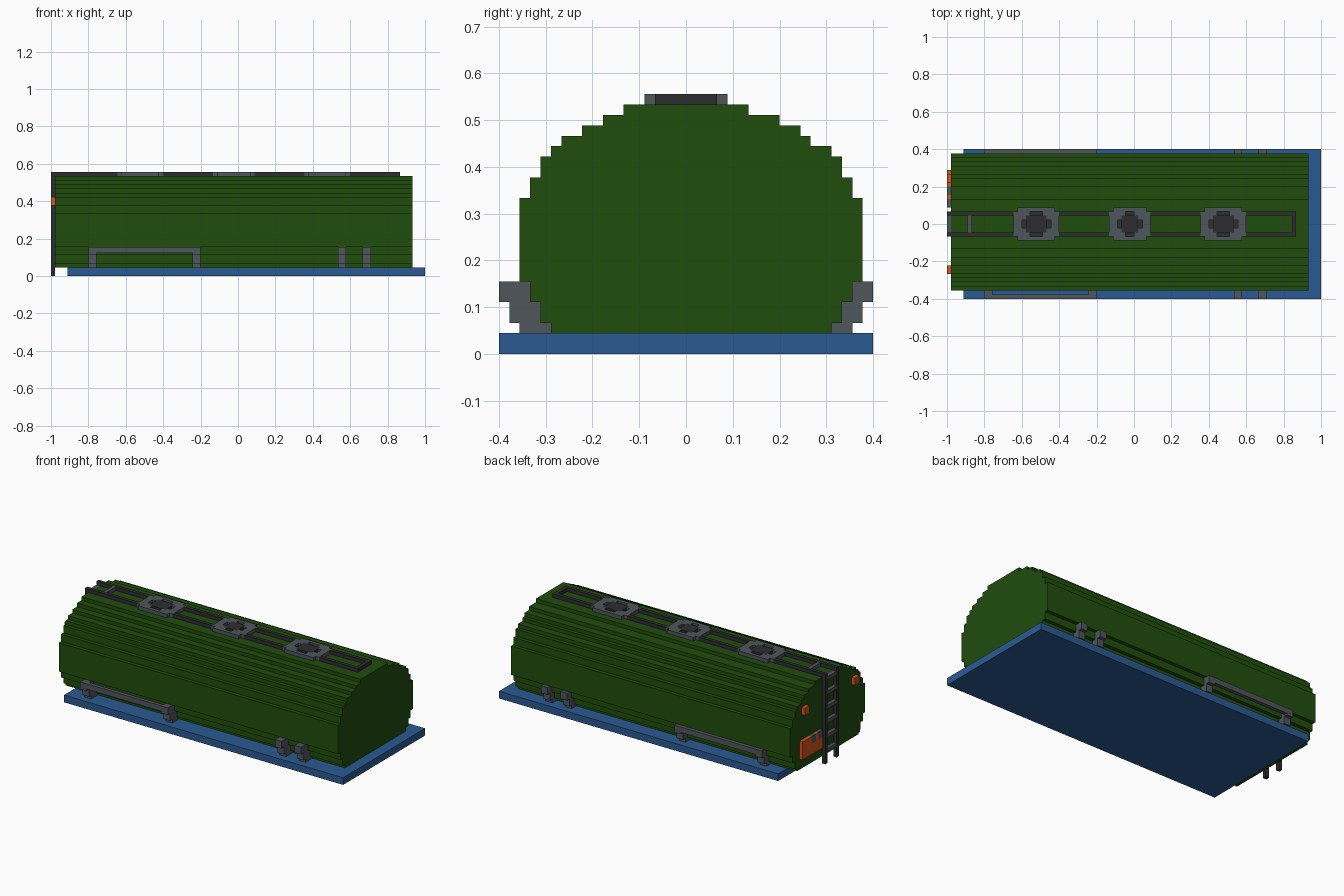
import bpy, bmesh

cube = bpy.data.objects.get("Cube")
if cube:
    bpy.data.objects.remove(cube, do_unlink=True)

V = 2 / 90  # one block unit


def material(name, rgb):
    m = bpy.data.materials.new(name)
    m.use_nodes = True
    m.diffuse_color = (*rgb, 1)
    m.node_tree.nodes["Principled BSDF"].inputs["Base Color"].default_value = (*rgb, 1)
    return m


green = material("tank green", (0.015, 0.075, 0.004))
blue = material("base blue", (0.024, 0.102, 0.29))
gray = material("steel gray", (0.08, 0.093, 0.107))
dark = material("dark iron", (0.027, 0.027, 0.03))
orange = material("signal orange", (0.67, 0.09, 0.012))


def finish(name, bm, mat):
    bmesh.ops.recalc_face_normals(bm, faces=bm.faces)
    me = bpy.data.meshes.new(name)
    bm.to_mesh(me)
    bm.free()
    me.materials.append(mat)
    ob = bpy.data.objects.new(name, me)
    bpy.context.collection.objects.link(ob)
    return ob


def boxes(name, mat, spans):
    """Blocks given as (x0, x1, y0, y1, z0, z1) in block units."""
    bm = bmesh.new()
    for x0, x1, y0, y1, z0, z1 in spans:
        vs = bmesh.ops.create_cube(bm, size=1)["verts"]
        for v in vs:
            v.co.x = (x1 if v.co.x > 0 else x0) * V
            v.co.y = (y1 if v.co.y > 0 else y0) * V
            v.co.z = (z1 if v.co.z > 0 else z0) * V
    return finish(name, bm, mat)


# Base plate
boxes("base_plate", blue, [(-41, 45, -18, 18, 0, 2)])

# Tank: stepped cross-section, rows of (top height, right edge, left edge)
rows = [(3, -13, 14), (5, -14, 15), (7, -15, 16), (15, -16, 17), (17, -15, 16),
        (19, -14, 15), (20, -13, 14), (21, -12, 12), (22, -10, 11), (23, -8, 9), (24, -6, 6)]
right, left, z = [], [], 2
for top, a, b in rows:
    right += [(a, z), (a, top)]
    left += [(b, z), (b, top)]
    z = top
bm = bmesh.new()
face = bm.faces.new([bm.verts.new((-44 * V, y * V, h * V)) for y, h in left + right[::-1]])
new = bmesh.ops.extrude_face_region(bm, geom=[face])["geom"]
bmesh.ops.translate(bm, vec=(86 * V, 0, 0), verts=[g for g in new if isinstance(g, bmesh.types.BMVert)])
finish("tank_body", bm, green)

# Stepped side brackets and rails along both sides
for side, s, shift in (("right", -1, 0), ("left", 1, 1)):
    def across(a, b):
        return (a, b) if s > 0 else (-b, -a)
    for i, x in enumerate((-36, -11, 24, 30)):
        boxes(f"{side}_bracket_{i + 1}", gray, [
            (x, x + 2, *across(13 + shift, 16), 2, 3),
            (x, x + 2, *across(14 + shift, 17), 3, 5),
            (x, x + 2, *across(15 + shift, 18), 5, 7)])
    boxes(f"{side}_side_rail", gray, [(-34, -11, *across(17, 18), 5.5, 7)])

# Hatches on the roof: notched ring, dark floor, raised lid
hatches = [(-29, -18), (-6, 4), (16, 27)]
for i, (a, b) in enumerate(hatches):
    ring = [(a, a + 2, -3, 3, 24, 25), (b - 2, b, -3, 3, 24, 25)]
    for s in (-1, 1):
        y = sorted((3 * s, 4 * s))
        ring.append((a + 1, b - 1, *y, 24, 25))
        for d, inset in ((2, 2), (1, 1)):
            y = sorted((d * s, (d + 1) * s))
            ring += [(a + 2, a + 2 + inset, *y, 24, 25), (b - 2 - inset, b - 2, *y, 24, 25)]
    boxes(f"hatch_ring_{i + 1}", gray, ring)
    boxes(f"hatch_floor_{i + 1}", dark, [(a + 2, b - 2, -3, 3, 24, 24.2)])
    boxes(f"hatch_lid_{i + 1}", dark, [(a + 3, b - 3, -2, 2, 24.2, 25)])

# Roof walkway rails between hatches, with end bars
edges = [-44] + [x for h in hatches for x in h] + [39]
for side, y in (("right", -3), ("left", 2)):
    boxes(f"{side}_roof_rail", dark,
          [(edges[k], edges[k + 1], y, y + 1, 24, 25) for k in range(0, 8, 2)])
boxes("roof_end_bar", dark, [(38, 39, -2, 2, 24, 25)])
boxes("roof_step", gray, [(-40, -39, -2, 2, 24, 25)])

# End ladder
boxes("ladder_rails", dark, [(-45, -44, y, y + 1, 0, 25) for y in (-3, 2)])
boxes("ladder_rungs", gray, [(-45, -44, -2, 2, h, h + 1) for h in range(3, 24, 4)])

# End lamps and warning plate
for side, y in (("right", -12), ("left", 10)):
    boxes(f"{side}_end_lamp", orange, [(-45, -44, y, y + 2, 17, 19)])
boxes("warning_plate", orange, [(-45, -44, 9, 13, 5, 10), (-45, -44, 4, 9, 5, 8),
                                (-45, -44, 6, 7, 8, 10)])
boxes("warning_plate_marks", gray, [(-45, -44, 7, 9, 8, 10), (-45, -44, 4, 6, 8, 10)])
